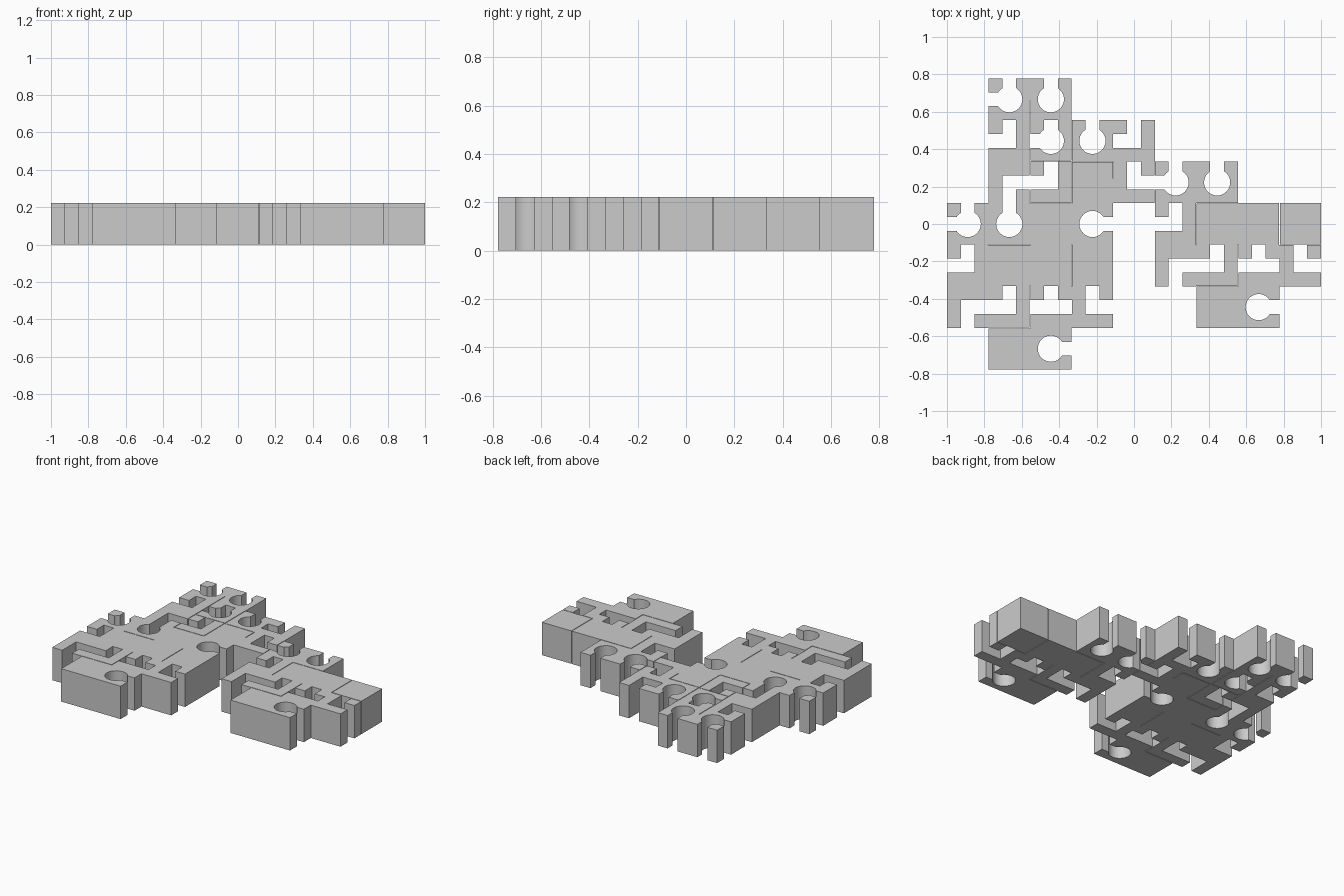
import bpy, bmesh, math
from mathutils import Matrix

if "Cube" in bpy.data.objects:
    bpy.data.objects.remove(bpy.data.objects["Cube"])

T = 2 / 9          # tile size and board thickness
W = T / 3          # channel width
R = 0.07           # round socket radius

# A: socket open left+up, B: socket open up, E: socket open right,
# L: channel left+up, G: right+down, U: up+right, T: left+up+right, S: solid
ROWS = [".AB......",
        ".LABL....",
        ".GLSUAB..",
        "ABSE.LSSS",
        "LSSSSGLTU".replace("SSSSG", "SSS.G"),
        "GLTU..SE.",
        ".SE......"]
OPEN = {"A": "lu", "B": "u", "E": "r", "L": "lu", "G": "rd",
        "U": "ur", "T": "lur", "S": ""}
DIRS = {"l": (-1, 0), "r": (1, 0), "u": (0, 1), "d": (0, -1)}

# Hairline seams between modules, in tile-line units (x1, y1, x2, y2) from the top left
SEAMS = [(2, .55, 2, 2), (2, 1.98, 3, 1.98), (3, 1, 3, 3), (3, 2, 4, 2),
         (4, 2, 4, 2.4), (2, 2, 2, 3), (2, 3, 3, 3), (1, 4, 2, 4),
         (3, 4, 3, 5), (2, 5, 2, 6), (1, 6, 2, 6), (5, 2, 5, 3),
         (6, 3, 6, 4), (6, 3, 7, 3), (6, 5, 7, 5), (7, 4, 7, 5),
         (8, 3, 8, 4), (8, 4, 9, 4)]


def px(c):
    return -1 + c * T


def py(r):
    return 3.5 * T - r * T


def add_box(bm, x0, x1, y0, y1):
    m = Matrix.Translation(((x0 + x1) / 2, (y0 + y1) / 2, T / 2)) @ \
        Matrix.Diagonal((x1 - x0, y1 - y0, T * 2, 1))
    bmesh.ops.create_cube(bm, size=1, matrix=m)


def to_object(bm, name):
    me = bpy.data.meshes.new(name)
    bm.to_mesh(me)
    bm.free()
    ob = bpy.data.objects.new(name, me)
    bpy.context.collection.objects.link(ob)
    return ob


def cut_tile(bm, c, r, kind):
    x, y = px(c + .5), py(r + .5)
    if kind in "ABE":
        bmesh.ops.create_cone(bm, cap_ends=True, segments=32, radius1=R, radius2=R,
                              depth=T * 2, matrix=Matrix.Translation((x, y, T / 2)))
    h, reach = W / 2, T / 2 + .001
    for d in OPEN[kind]:
        dx, dy = DIRS[d]
        # channel arm from the tile centre out to its edge
        xs = sorted((x - dx * h, x + dx * reach)) if dx else (x - h, x + h)
        ys = sorted((y - dy * h, y + dy * reach)) if dy else (y - h, y + h)
        add_box(bm, *xs, *ys)


def build_board(name, columns):
    slab, cuts = bmesh.new(), bmesh.new()
    for r, row in enumerate(ROWS):
        for c in columns:
            if row[c] == ".":
                continue
            corners = [(c, r + 1), (c + 1, r + 1), (c + 1, r), (c, r)]
            slab.faces.new([slab.verts.new((px(a), py(b), 0)) for a, b in corners])
            cut_tile(cuts, c, r, row[c])
    # seams
    for a, b, c, d in SEAMS:
        if a - .01 <= columns[-1] + 1 and c + .01 >= columns[0]:
            g = .002
            add_box(cuts, px(a) - g, px(c) + g, py(d) - g, py(b) + g)
    # merge the tile footprint and give it thickness
    bmesh.ops.remove_doubles(slab, verts=slab.verts, dist=1e-4)
    ext = bmesh.ops.extrude_face_region(slab, geom=slab.faces[:])
    top = [v for v in ext["geom"] if isinstance(v, bmesh.types.BMVert)]
    bmesh.ops.translate(slab, verts=top, vec=(0, 0, T))
    bmesh.ops.recalc_face_normals(slab, faces=slab.faces)
    bmesh.ops.dissolve_limit(slab, angle_limit=.01, verts=slab.verts, edges=slab.edges)
    board = to_object(slab, name)
    cutter = to_object(cuts, name + "_cutter")
    mod = board.modifiers.new("channels", "BOOLEAN")
    mod.operation, mod.solver = "DIFFERENCE", "EXACT"
    mod.object, mod.use_self = cutter, True
    bpy.ops.object.select_all(action="DESELECT")
    bpy.context.view_layer.objects.active = board
    board.select_set(True)
    bpy.ops.object.modifier_apply(modifier=mod.name)
    bpy.data.objects.remove(cutter)
    bpy.ops.object.shade_smooth_by_angle(angle=math.radians(30))


build_board("left_board", range(0, 5))
build_board("right_board", range(5, 9))
